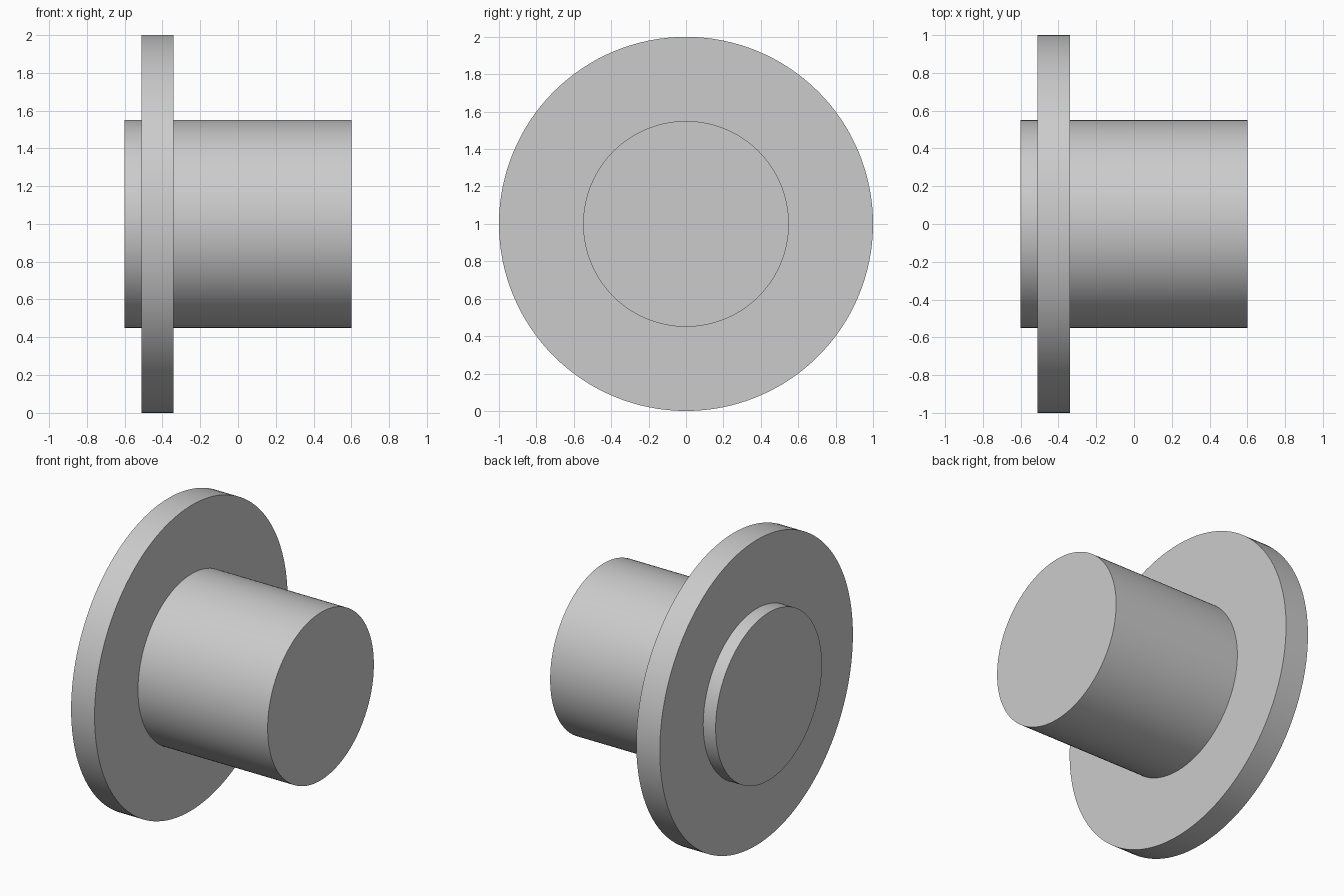
import bpy
import math

cube = bpy.data.objects.get("Cube")
if cube:
    bpy.data.objects.remove(cube, do_unlink=True)

# Single light grey material
grey = bpy.data.materials.new("light_grey")
grey.use_nodes = True
colour = (0.6, 0.6, 0.6, 1)
grey.diffuse_color = colour
grey.node_tree.nodes["Principled BSDF"].inputs["Base Color"].default_value = colour


def disc(name, radius, x_min, x_max):
    """Smooth cylinder lying along x, centred at height 1."""
    bpy.ops.mesh.primitive_cylinder_add(
        vertices=128, radius=radius, depth=x_max - x_min,
        location=((x_min + x_max) / 2, 0, 1), rotation=(0, math.pi / 2, 0))
    obj = bpy.context.object
    obj.name = name
    obj.data.materials.append(grey)
    bpy.ops.object.shade_smooth_by_angle(angle=math.radians(30))
    return obj


# Solid hub running through the wide flange
disc("hub", 0.55, -0.6, 0.6)
disc("flange", 1.0, -0.51, -0.34)
